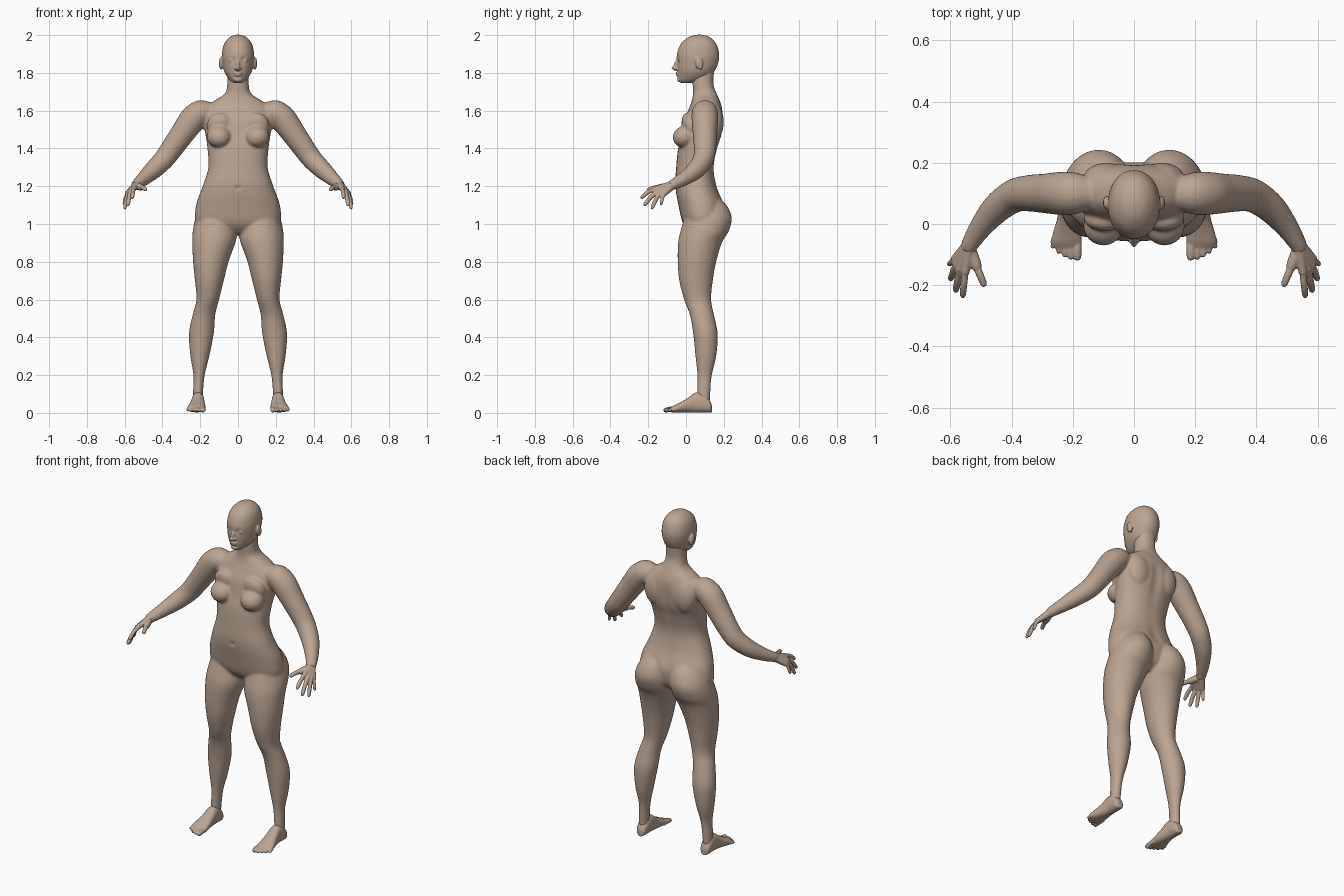
import bpy
import bmesh
import math
from mathutils import Vector, Matrix

default_cube = bpy.data.objects.get("Cube")
if default_cube:
    bpy.data.objects.remove(default_cube, do_unlink=True)

skin = bpy.data.materials.new("warm_tan_skin")
skin.use_nodes = True
skin_colour = (.5, .375, .29, 1)
skin.diffuse_color = skin_colour
skin.node_tree.nodes["Principled BSDF"].inputs["Base Color"].default_value = skin_colour
skin.node_tree.nodes["Principled BSDF"].inputs["Roughness"].default_value = .7


def catmull(a, b, c, d, t):
    """Smooth blend between vectors b and c."""
    return (b * 2 + (c - a) * t + (a * 2 - b * 5 + c * 4 - d) * t * t
            + (b * 3 - a - c * 3 + d) * t * t * t) / 2


def loft(bm, rings, power=1, sides=32, steps=4):
    """Skin a closed shell over rings of (centre, half axis u, half axis v)."""
    last = len(rings) - 1
    smooth = []
    for i in range(last):
        keys = [rings[max(0, min(last, i + k))] for k in (-1, 0, 1, 2)]
        for s in range(steps):
            smooth.append([catmull(*column, s / steps) for column in zip(*keys)])
    smooth.append(rings[last])
    loops = []
    for centre, u, v in smooth:
        loop = []
        for k in range(sides):
            angle = math.tau * k / sides
            c, s = math.cos(angle), math.sin(angle)
            c = math.copysign(abs(c) ** power, c)
            s = math.copysign(abs(s) ** power, s)
            loop.append(bm.verts.new(centre + u * c + v * s))
        loops.append(loop)
    for low, high in zip(loops, loops[1:]):
        for k in range(sides):
            n = (k + 1) % sides
            bm.faces.new((low[k], low[n], high[n], high[k]))
    bm.faces.new(loops[0][::-1])
    bm.faces.new(loops[-1])


def slices(rows):
    """Horizontal rings from (z, x low, x high, y front, y back)."""
    return [(Vector(((a + b) / 2, (f + r) / 2, z)),
             Vector(((b - a) / 2, 0, 0)), Vector((0, (r - f) / 2, 0)))
            for z, a, b, f, r in rows]


def centred(rows):
    return slices([(z, -w, w, f, r) for z, w, f, r in rows])


def tube(bm, points, sides=20):
    """Round limb along (x, y, z, radius) points."""
    path = [Vector(p[:3]) for p in points]
    rings = []
    for i, p in enumerate(points):
        along = path[min(i + 1, len(path) - 1)] - path[max(i - 1, 0)]
        u = along.cross(Vector((0, 1, .3))).normalized()
        v = along.cross(u).normalized()
        rings.append((path[i], u * p[3], v * p[3]))
    loft(bm, rings, sides=sides)


def digit(bm, base, tip, radius, lift=0):
    """Finger or toe with a bent middle and a rounded tip."""
    a, b = Vector(base), Vector(tip)
    rows = []
    for t, scale in ((0, 1), (.5, 1), (.85, .9), (.96, .65), (1, .2)):
        p = a.lerp(b, t) + Vector((0, 0, lift * math.sin(math.pi * t)))
        rows.append((*p, radius * scale))
    tube(bm, rows, 12)


def ball(bm, centre, radii, tilt=0):
    matrix = (Matrix.Translation(centre) @ Matrix.Rotation(tilt, 4, 'X')
              @ Matrix.Diagonal((*radii, 1)))
    bmesh.ops.create_uvsphere(bm, u_segments=24, v_segments=16, radius=1, matrix=matrix)


def mirror(bm):
    """Add a copy of everything so far on the other side."""
    new = bmesh.ops.duplicate(bm, geom=bm.verts[:] + bm.edges[:] + bm.faces[:])["geom"]
    for v in new:
        if isinstance(v, bmesh.types.BMVert):
            v.co.x = -v.co.x


def finish(name, bm, voxel, relax, dents=()):
    """Fuse the shells into one skin, relax it, then press in soft dents."""
    bmesh.ops.recalc_face_normals(bm, faces=bm.faces[:])
    raw = bpy.data.meshes.new(name)
    bm.to_mesh(raw)
    bm.free()
    ob = bpy.data.objects.new(name, raw)
    bpy.context.scene.collection.objects.link(ob)
    fuse = ob.modifiers.new("fuse", 'REMESH')
    fuse.mode = 'VOXEL'
    fuse.voxel_size = voxel
    soften = ob.modifiers.new("soften", 'SMOOTH')
    soften.factor = .5
    soften.iterations = relax
    graph = bpy.context.evaluated_depsgraph_get()
    mesh = bpy.data.meshes.new_from_object(ob.evaluated_get(graph))
    ob.modifiers.clear()
    ob.data = mesh
    for centre, radius, push in dents:
        centre, push = Vector(centre), Vector(push)
        for v in mesh.vertices:
            d = (v.co - centre).length / radius
            if d < 3:
                v.co += push * math.exp(-d * d)
    mesh.materials.clear()
    mesh.materials.append(skin)
    mesh.polygons.foreach_set("use_smooth", [True] * len(mesh.polygons))
    mesh.update()
    return ob


def mirrored_object(ob, name):
    mesh = ob.data.copy()
    mesh.transform(Matrix.Scale(-1, 4, (1, 0, 0)))
    mesh.flip_normals()
    bpy.context.scene.collection.objects.link(bpy.data.objects.new(name, mesh))


# Body: legs, arms and chest are doubled, then the trunk and neck join them
body = bmesh.new()
loft(body, slices([
    (1.15, .05, .14, .05, .16), (1.1, .015, .19, .01, .215), (1.03, .004, .225, -.01, .243),
    (.96, .002, .24, -.03, .225), (.9, .014, .242, -.042, .19), (.8, .05, .238, -.044, .16),
    (.7, .075, .228, -.036, .142), (.6, .1, .22, -.01, .133), (.52, .12, .24, .02, .148),
    (.42, .128, .26, .038, .168), (.3, .152, .252, .05, .16), (.2, .176, .236, .06, .137),
    (.12, .184, .238, .06, .13), (.04, .188, .24, .06, .125)]))
tube(body, [
    (.13, .1, 1.59, .05), (.19, .1, 1.59, .068), (.235, .1, 1.56, .071), (.29, .1, 1.485, .065),
    (.35, .1, 1.4, .059), (.395, .09, 1.34, .055), (.45, .05, 1.285, .049),
    (.5, -.01, 1.24, .038), (.535, -.065, 1.21, .029), (.543, -.085, 1.2, .026)])
ball(body, (.1, -.005, 1.462), (.066, .066, .058), .25)
ball(body, (.095, .02, 1.52), (.07, .04, .07), .3)
ball(body, (.09, .15, 1.54), (.075, .05, .1))
mirror(body)
loft(body, centred([
    (.95, .12, .03, .14), (1, .22, -.015, .19), (1.1, .222, -.04, .2), (1.2, .187, -.057, .163),
    (1.3, .157, -.052, .147), (1.4, .162, -.042, .167), (1.47, .172, -.025, .19),
    (1.55, .185, -.01, .198), (1.61, .175, .015, .192), (1.65, .13, .03, .18),
    (1.69, .07, .037, .163), (1.74, .057, .035, .145), (1.82, .054, .03, .15)]), .88)
spine = [((0, .19, 1.12 + .03 * k), .03, (0, -.0045, 0)) for k in range(16)]
navel = ((0, -.06, 1.19), .012, (0, .008, 0))
finish("body", body, .007, 7, spine + [navel])

# Head: paired ears, eyelids and cheeks around the skull, nose, lips and chin
head = bmesh.new()
ball(head, (.09, .07, 1.85), (.011, .021, .034), .25)
ball(head, (.033, -.034, 1.867), (.016, .014, .012))
ball(head, (.011, -.052, 1.823), (.009, .011, .008))
mirror(head)
loft(head, centred([
    (2.002, .012, .055, .085), (1.99, .043, .015, .125), (1.955, .073, -.027, .16),
    (1.9, .085, -.048, .176), (1.85, .082, -.048, .17), (1.81, .074, -.045, .152),
    (1.78, .058, -.043, .13), (1.757, .038, -.038, .08), (1.746, .02, -.024, .03)]), .95)
ball(head, (0, -.05, 1.84), (.01, .016, .032), -.35)
ball(head, (0, -.058, 1.826), (.011, .019, .01))
ball(head, (0, -.044, 1.799), (.022, .013, .006))
ball(head, (0, -.043, 1.788), (.019, .013, .006))
ball(head, (0, -.034, 1.765), (.022, .013, .014))
sockets = [((s * .033, -.048, 1.868), .015, (0, .009, 0)) for s in (-1, 1)]
mouth = ((0, -.055, 1.793), .008, (0, .003, 0))
finish("head", head, .0045, 3, sockets + [mouth])

# Hands: a flattened palm with four fingers and a thumb
hand = bmesh.new()
knuckles = [(.552, -.16, 1.187), (.57, -.152, 1.172), (.583, -.138, 1.162), (.588, -.118, 1.158)]
tips = [(.56, -.24, 1.135), (.583, -.222, 1.095), (.6, -.182, 1.078), (.605, -.132, 1.1)]
wrist = Vector((.535, -.065, 1.21))
for knuckle, tip, size in zip(knuckles, tips, (.0115, .012, .0115, .0095)):
    start = wrist.lerp(Vector(knuckle), .1)
    tube(hand, [(*start, .022), (*start.lerp(Vector(knuckle), .5), .018), (*knuckle, .014)], 12)
    digit(hand, knuckle, tip, size, .008)
digit(hand, (.532, -.09, 1.2), (.51, -.15, 1.192), .019)
digit(hand, (.52, -.125, 1.197), (.487, -.205, 1.18), .0125, .004)
left_hand = finish("left_hand", hand, .0035, 3)
mirrored_object(left_hand, "right_hand")

# Feet: arched wedge from heel to ball, with five toes fanned outward
foot = bmesh.new()
sections = [(.137, .213, .014, .035), (.125, .213, .028, .065), (.09, .212, .033, .1),
            (.05, .212, .034, .104), (.01, .214, .039, .076), (-.03, .218, .047, .053),
            (-.06, .22, .049, .038), (-.08, .217, .04, .025)]
loft(foot, [(Vector((x, y, h / 2 + .003)), Vector((w, 0, 0)), Vector((0, 0, h / 2)))
            for y, x, w, h in sections], .85)
for k in range(5):
    size = .0145 if k == 0 else .0115 - .0007 * k
    x = .185 + .0185 * k + (.003 if k else 0)
    reach = -.119 + .0025 * k * k
    digit(foot, (x, -.045, .02), (x + .001 * k, reach, .012), size, .003)
left_foot = finish("left_foot", foot, .004, 3)
mirrored_object(left_foot, "right_foot")
